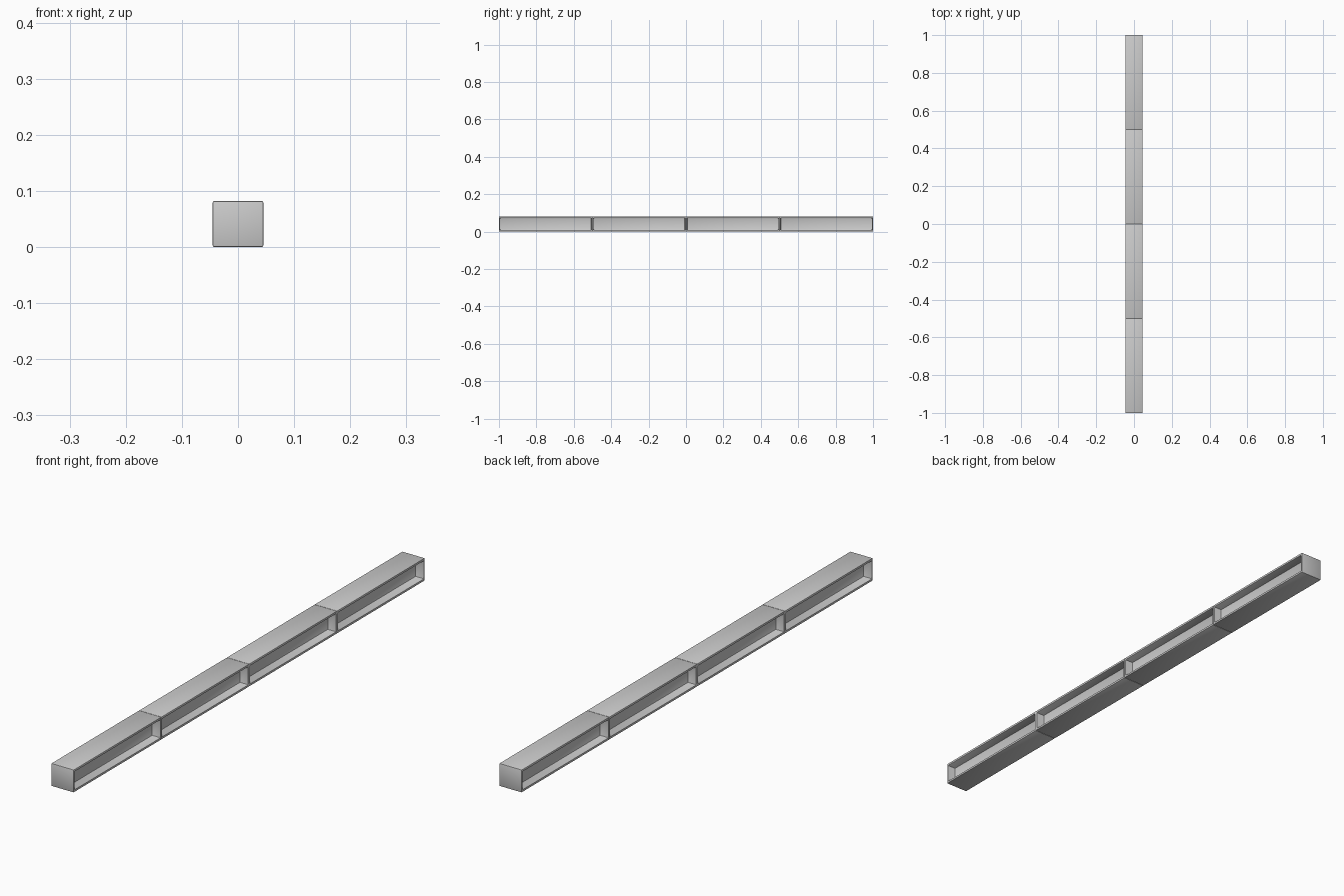
import bpy, bmesh
from mathutils import Vector

if "Cube" in bpy.data.objects:
    bpy.data.objects.remove(bpy.data.objects["Cube"])

WIDTH, HEIGHT, LENGTH = 0.09, 0.082, 0.5
FLANGE, PLATE, DEPTH = 0.009, 0.006, 0.033


def beam_segment(index):
    """One girder segment: a box with a deep rectangular pocket on each side."""
    bm = bmesh.new()
    bmesh.ops.create_cube(bm, size=1)
    bmesh.ops.scale(bm, vec=(WIDTH, LENGTH, HEIGHT), verts=bm.verts)
    sides = [f for f in bm.faces if abs(f.normal.x) > 0.9]
    for face in sides:
        normal = face.normal.copy()
        # rim of the pocket: thick flanges, thin end plates
        bmesh.ops.inset_region(bm, faces=[face], thickness=0.004)
        for v in face.verts:
            v.co.y = (LENGTH / 2 - PLATE) * (1 if v.co.y > 0 else -1)
            v.co.z = (HEIGHT / 2 - FLANGE) * (1 if v.co.z > 0 else -1)
        # push the pocket in to the central web
        pushed = bmesh.ops.extrude_discrete_faces(bm, faces=[face])["faces"]
        for f in pushed:
            bmesh.ops.translate(bm, vec=Vector(normal) * -DEPTH, verts=f.verts)
    bmesh.ops.recalc_face_normals(bm, faces=bm.faces)
    mesh = bpy.data.meshes.new("beam_segment")
    bm.to_mesh(mesh)
    bm.free()
    obj = bpy.data.objects.new(f"beam_segment_{index + 1}", mesh)
    bpy.context.collection.objects.link(obj)
    obj.location = (0, -0.75 + LENGTH * index, HEIGHT / 2)
    # softened edges, which also make the grooves at the joints
    bevel = obj.modifiers.new("edge_bevel", "BEVEL")
    bevel.width = 0.0025
    bevel.segments = 2
    bevel.limit_method = "ANGLE"
    bpy.ops.object.select_all(action="DESELECT")
    obj.select_set(True)
    bpy.context.view_layer.objects.active = obj
    bpy.ops.object.modifier_apply(modifier=bevel.name)
    bpy.ops.object.shade_smooth_by_angle()


# Four segments end to end
for i in range(4):
    beam_segment(i)
